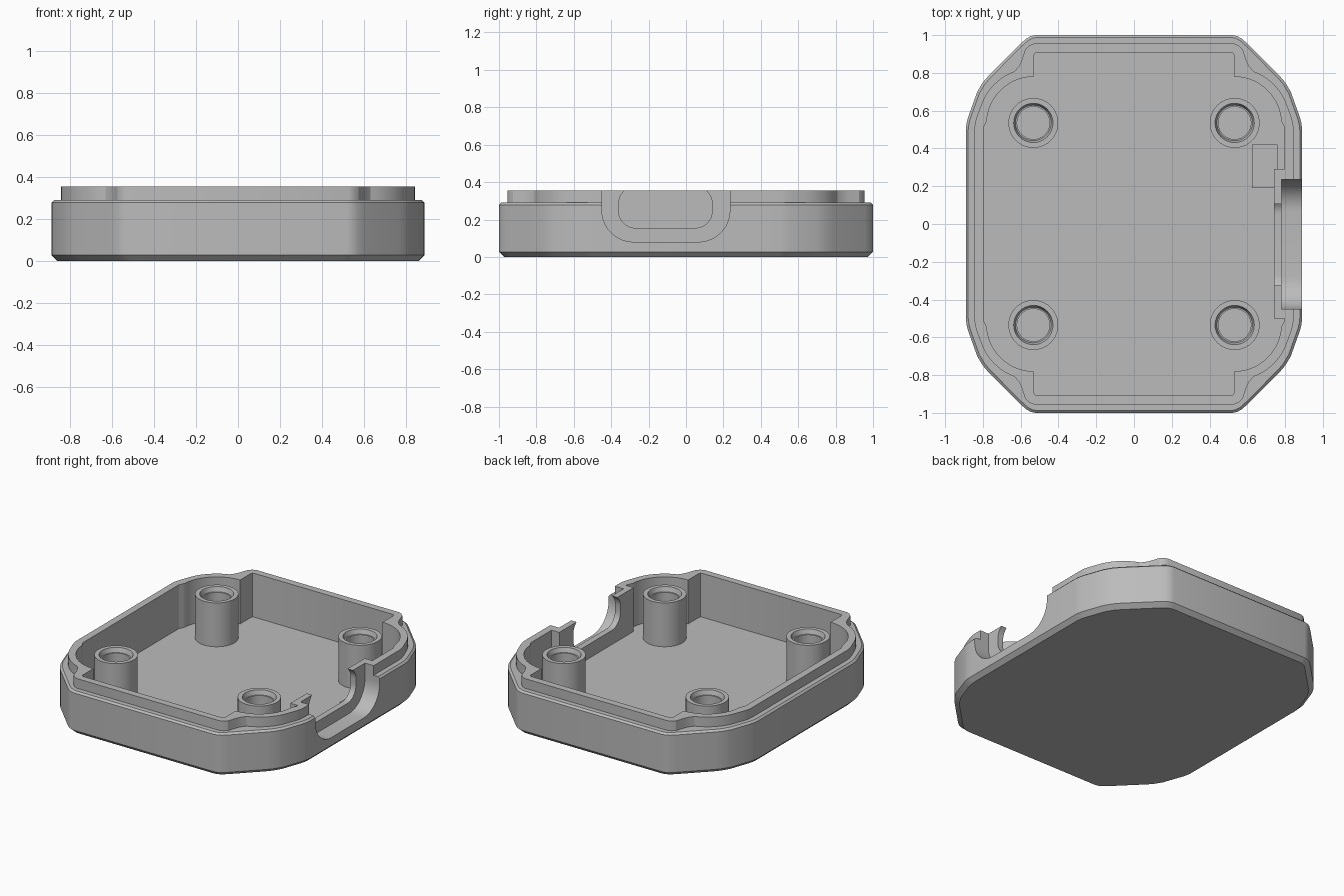
import bpy
import bmesh
from math import sin, cos, pi, radians

cube = bpy.data.objects.get("Cube")
if cube:
    bpy.data.objects.remove(cube)

grey = bpy.data.materials.new("plain grey")
grey.use_nodes = True
grey.diffuse_color = (0.5, 0.5, 0.5, 1)
grey.node_tree.nodes["Principled BSDF"].inputs["Base Color"].default_value = (0.5, 0.5, 0.5, 1)

FLOOR, LEDGE, TOP = 0.06, 0.29, 0.355


def loft(name, rings, capped=True):
    """Skin equal-length rings; cap the ends, or join last to first."""
    bm = bmesh.new()
    loops = [[bm.verts.new(p) for p in ring] for ring in rings]
    pairs = list(zip(loops, loops[1:]))
    if not capped:
        pairs.append((loops[-1], loops[0]))
    n = len(loops[0])
    for a, b in pairs:
        for i in range(n):
            j = (i + 1) % n
            bm.faces.new((a[i], a[j], b[j], b[i]))
    if capped:
        bm.faces.new(loops[0])
        bm.faces.new(loops[-1])
    bmesh.ops.recalc_face_normals(bm, faces=bm.faces)
    mesh = bpy.data.meshes.new(name)
    bm.to_mesh(mesh)
    bm.free()
    mesh.materials.append(grey)
    ob = bpy.data.objects.new(name, mesh)
    bpy.context.collection.objects.link(ob)
    return ob


def arc(cx, cy, r, start, end, steps):
    angles = [radians(start + (end - start) * i / steps) for i in range(steps + 1)]
    return [(cx + r * cos(a), cy + r * sin(a)) for a in angles]


def mirrored(quarter):
    """Complete a quarter outline running from the back edge to the +x side."""
    half = quarter + [(x, -y) for x, y in reversed(quarter)]
    return half + [(-x, y) for x, y in reversed(half)]


def ring(outline, z, inset=0):
    return [(x * (1 - inset / 0.89), y * (1 - inset), z) for x, y in outline]


def rounded_block(name, x0, x1, y0, y1, z0, z1, r):
    """Block along x whose y-z section has rounded corners."""
    section = []
    for cy, cz, a in ((y1 - r, z1 - r, 0), (y0 + r, z1 - r, 90),
                      (y0 + r, z0 + r, 180), (y1 - r, z0 + r, 270)):
        section += arc(cy, cz, r, a, a + 90, 10)
    return loft(name, [[(x, y, z) for y, z in section] for x in (x0, x1)])


def box(name, x0, x1, y0, y1, z0, z1):
    corners = ((x0, y0), (x1, y0), (x1, y1), (x0, y1))
    return loft(name, [[(x, y, z) for x, y in corners] for z in (z0, z1)])


def cut(ob, *cutters):
    bpy.context.view_layer.objects.active = ob
    for cutter in cutters:
        mod = ob.modifiers.new("cut", 'BOOLEAN')
        mod.operation = 'DIFFERENCE'
        mod.solver = 'EXACT'
        mod.object = cutter
        bpy.ops.object.modifier_apply(modifier=mod.name)


# Outlines of the shell, the raised lip and the cavity
shell_line = mirrored([(0.52, 1), (0.545, 0.995), (0.57, 0.982), (0.6, 0.955),
                       (0.77, 0.785), (0.80, 0.75), (0.83, 0.70),
                       (0.88, 0.56), (0.887, 0.53), (0.89, 0.5)])
lip_line = mirrored([(0.53, 0.955), (0.555, 0.945), (0.575, 0.925), (0.595, 0.865),
                     (0.61, 0.835)] + arc(0.53, 0.53, 0.297, 70, 20, 10)
                    + [(0.83, 0.575), (0.842, 0.535), (0.845, 0.5)])
cavity_line = mirrored([(0.515, 0.908), (0.526, 0.903), (0.53, 0.89)]
                       + arc(0.53, 0.53, 0.25, 90, 4, 16)
                       + [(0.785, 0.535), (0.797, 0.51)])

# Cutters
cavity = loft("cavity_cutter", [ring(cavity_line, z) for z in (FLOOR, 0.6)])
recess = rounded_block("recess_cutter", 0.78, 1.1, -0.45, 0.235, 0.08, 0.8, 0.17)
opening = rounded_block("opening_cutter", 0.6, 0.9, -0.36, 0.14, 0.155, 0.375, 0.09)

# Shell with chamfered rims, and the lip standing on its ledge
shell = loft("shell", [ring(shell_line, 0, 0.027), ring(shell_line, 0.027),
                       ring(shell_line, 0.278), ring(shell_line, LEDGE, 0.012)])
lip = loft("lip", [ring(lip_line, z) for z in (LEDGE, TOP)])
for part in (shell, lip):
    cut(part, cavity, recess)

# Plate inside the side port
plate = box("port_plate", 0.74, 0.80, -0.5, 0.29, FLOOR, TOP)
cut(plate, recess, opening)

# Low pad on the floor beside the port
pad = box("floor_pad", 0.625, 0.76, 0.19, 0.42, FLOOR - 0.01, FLOOR + 0.008)

# Hollow screw posts with a tapered mouth
parts = [shell, lip, plate, pad]
post_profile = ((0.132, FLOOR), (0.132, TOP), (0.104, TOP), (0.094, 0.325),
                (0.086, 0.325), (0.086, FLOOR))
for side, sx in (("left", 1), ("right", -1)):
    for end, sy in (("front", -1), ("back", 1)):
        circles = [[(0.533 * sx + r * cos(2 * pi * i / 40),
                     0.535 * sy + r * sin(2 * pi * i / 40), z) for i in range(40)]
                   for r, z in post_profile]
        parts.append(loft(f"{end}_{side}_post", circles, capped=False))

for cutter in (cavity, recess, opening):
    bpy.data.objects.remove(cutter)

# Smooth curved walls, keep edges crisp
bpy.ops.object.select_all(action='DESELECT')
for part in parts:
    part.select_set(True)
bpy.context.view_layer.objects.active = shell
bpy.ops.object.shade_smooth_by_angle(angle=radians(25))
